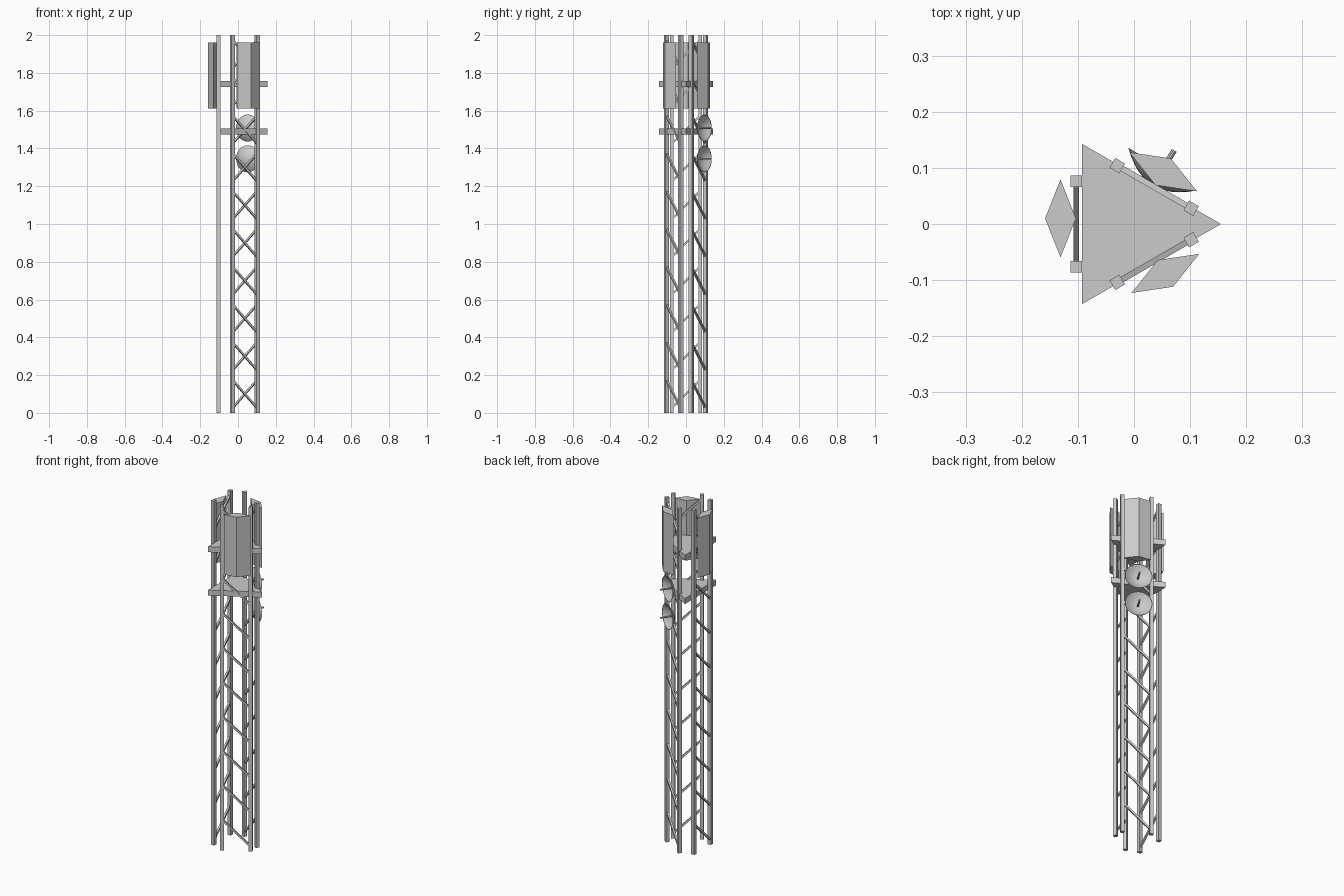
import bpy, bmesh, math
from mathutils import Matrix, Vector

if "Cube" in bpy.data.objects:
    bpy.data.objects.remove(bpy.data.objects["Cube"])


def finish(name, bm, smooth=False):
    bmesh.ops.recalc_face_normals(bm, faces=bm.faces)
    me = bpy.data.meshes.new(name)
    bm.to_mesh(me)
    bm.free()
    ob = bpy.data.objects.new(name, me)
    bpy.context.collection.objects.link(ob)
    if smooth:
        bpy.ops.object.select_all(action='DESELECT')
        bpy.context.view_layer.objects.active = ob
        ob.select_set(True)
        bpy.ops.object.shade_smooth_by_angle(angle=math.radians(35))
    return ob


def add_box(bm, matrix, size):
    bmesh.ops.create_cube(bm, size=1, matrix=matrix @ Matrix.Diagonal((*size, 1)))


def prism(name, points, z0, z1):
    bm = bmesh.new()
    face = bm.faces.new([bm.verts.new((x, y, z0)) for x, y in points])
    ext = bmesh.ops.extrude_face_region(bm, geom=[face], use_keep_orig=True)
    verts = [g for g in ext['geom'] if isinstance(g, bmesh.types.BMVert)]
    bmesh.ops.translate(bm, verts=verts, vec=(0, 0, z1 - z0))
    return finish(name, bm)


def dish(name, loc, angle):
    # local z is the pointing direction
    frame = Matrix.Translation(loc) @ Matrix.Rotation(angle, 4, 'Z') @ Matrix.Rotation(math.pi / 2, 4, 'Y')
    R, depth, wall, n = 0.072, 0.034, 0.003, 6
    outer = [(R * i / n, -depth * (1 - (i / n) ** 2)) for i in range(n + 1)]
    inner = [(R * 0.97 * i / n, -(depth - wall) * (1 - (i / n) ** 2)) for i in range(n, -1, -1)]
    bm = bmesh.new()
    vs = [bm.verts.new((r, 0, z)) for r, z in outer + inner]
    es = [bm.edges.new(p) for p in zip(vs, vs[1:])]
    bmesh.ops.spin(bm, geom=vs + es, cent=(0, 0, 0), axis=(0, 0, 1), angle=2 * math.pi, steps=24)
    bmesh.ops.remove_doubles(bm, verts=bm.verts, dist=1e-5)
    # feed rod
    bmesh.ops.create_cone(bm, cap_ends=True, segments=10, radius1=0.005, radius2=0.005,
                          depth=0.07, matrix=Matrix.Translation((0, 0, 0.004)))
    bm.transform(frame)
    finish(name, bm, True)


HALF, POLE, STEP = 0.076, 0.02, 0.2

# name, face middle, outward angle, panel centre
sides = [
    ("left", (-0.103, 0.0), math.pi, (-0.131, 0.010)),
    ("front", (0.036, -0.066), -math.pi / 3, (0.056, -0.088)),
    ("back", (0.036, 0.066), math.pi / 3, (0.052, 0.093)),
]

for name, mid, ang, pc in sides:
    nrm = Vector((math.cos(ang), math.sin(ang)))
    tan = Vector((-nrm.y, nrm.x))
    frame = Matrix.Translation((*mid, 0)) @ Matrix.Rotation(ang, 4, 'Z')

    # pair of square legs
    bm = bmesh.new()
    for s in (-1, 1):
        add_box(bm, frame @ Matrix.Translation((0, s * HALF, 1)), (POLE, POLE, 2))
    finish(name + "_legs", bm)

    # diagonal braces
    bm = bmesh.new()
    slope = math.atan2(0.15, 2 * HALF)
    for i in range(10):
        add_box(bm, frame @ Matrix.Translation((0, 0, STEP * (i + 0.5))) @ Matrix.Rotation(-slope, 4, 'X'),
                (0.0105, 0.208, 0.0105))
    finish(name + "_braces", bm)

    # diamond-section antenna panel
    c = Vector(pc)
    prism(name + "_panel", [c + nrm * 0.0275, c + tan * 0.0695, c - nrm * 0.0275, c - tan * 0.0695], 1.612, 1.96)

# triangular platforms
for name, z in (("lower_platform", 1.49), ("upper_platform", 1.742)):
    prism(name, [(-0.093, -0.143), (0.155, 0), (-0.093, 0.143)], z - 0.016, z + 0.016)

# dishes on the back side
for name, z in (("upper_dish", 1.508), ("lower_dish", 1.345)):
    dish(name, (0.051, 0.098, z), math.radians(58))
